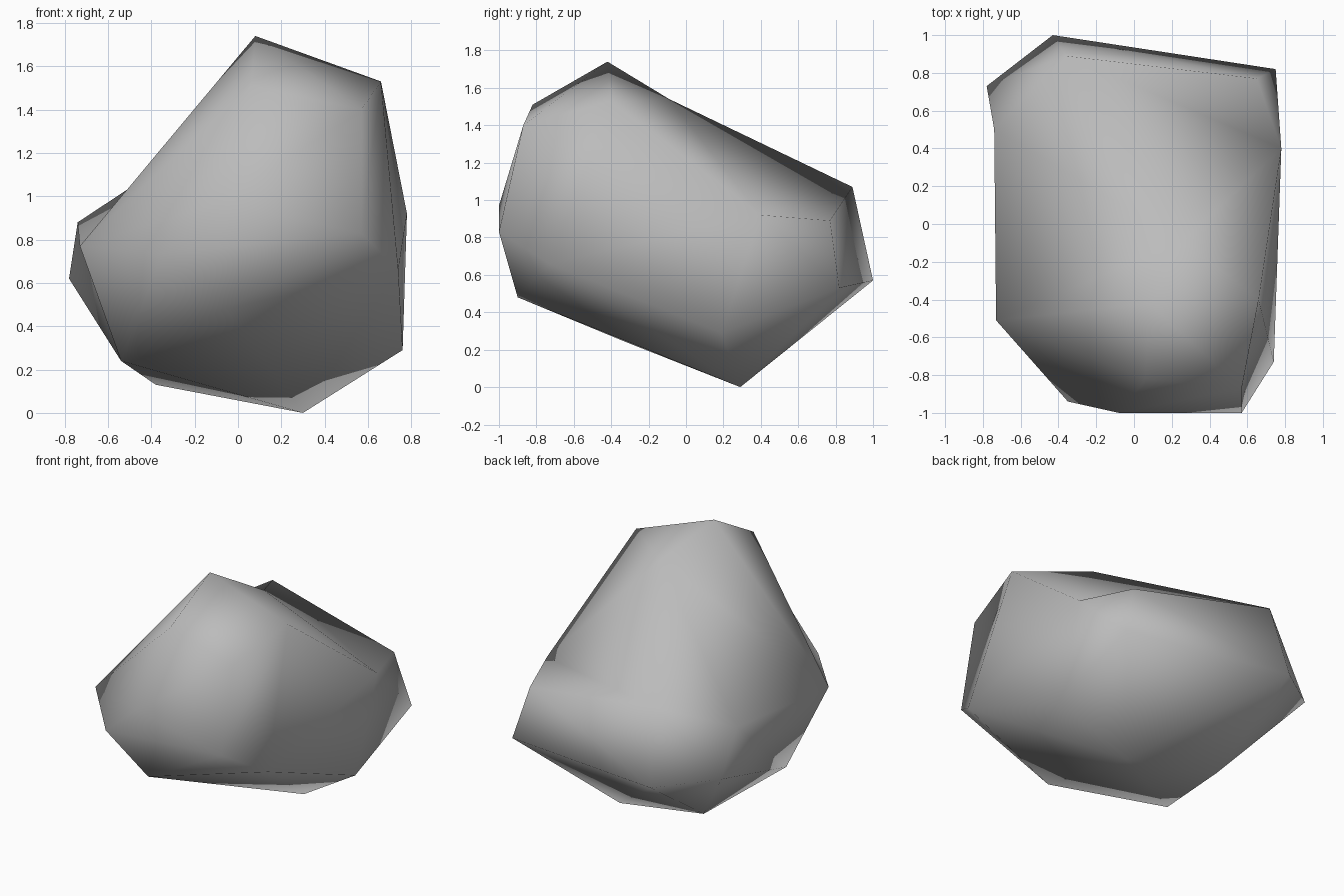
import bpy
import bmesh

default_cube = bpy.data.objects.get("Cube")
if default_cube:
    bpy.data.objects.remove(default_cube, do_unlink=True)

# Corners of the boulder, named by where they sit
corners = {
    "peak": (.08, -.42, 1.74),
    "shoulder": (.66, -.40, 1.53),
    "brow": (.06, -.82, 1.51),
    "brow_side": (.57, -.87, 1.40),
    "back_ridge": (.26, -.09, 1.54),
    "side_notch": (.78, .40, .92),
    "rear_top": (-.36, .89, 1.07),
    "rear_top_side": (.65, .77, .89),
    "rear_low_side": (.75, .82, .53),
    "rear_low": (-.43, 1.0, .57),
    "rear_corner": (-.78, .73, .62),
    "flank_back": (-.74, .50, .88),
    "flank_front": (-.73, -.51, .77),
    "nose_corner": (-.35, -.94, .735),
    "nose": (-.08, -1.0, .97),
    "nose_side": (.57, -1.0, .83),
    "chin": (-.055, -.90, .48),
    "chin_side": (.74, -.73, .66),
    "base_front": (-.54, -.32, .24),
    "base_back": (-.38, .35, .13),
    "base_side": (.76, .19, .29),
    "foot": (.30, .29, 0),
}

bm = bmesh.new()
verts = {name: bm.verts.new(co) for name, co in corners.items()}
bmesh.ops.convex_hull(bm, input=bm.verts[:])
bmesh.ops.triangulate(bm, faces=bm.faces[:])


def crease(a, b):
    """Join two corners across the edge between them, pressing in a valley."""
    ends = {verts[a], verts[b]}
    for edge in bm.edges:
        tips = {v for f in edge.link_faces for v in f.verts} - set(edge.verts)
        if tips == ends:
            bmesh.utils.edge_rotate(edge, True)
            return


# Valleys that break the rounded outline, in the order they are pressed in
valleys = [
    ("side_notch", "back_ridge"),
    ("side_notch", "rear_top"),
    ("back_ridge", "flank_back"),
    ("back_ridge", "flank_front"),
    ("flank_back", "base_front"),
    ("shoulder", "nose_side"),
    ("nose", "chin_side"),
    ("nose", "flank_front"),
]
for a, b in valleys:
    crease(a, b)
bmesh.ops.recalc_face_normals(bm, faces=bm.faces[:])

mesh = bpy.data.meshes.new("boulder")
bm.to_mesh(mesh)
bm.free()
mesh.shade_smooth()

# Plain grey stone
stone = bpy.data.materials.new("grey_stone")
stone.use_nodes = True
colour = (.5, .5, .5, 1)
stone.diffuse_color = colour
stone.node_tree.nodes["Principled BSDF"].inputs["Base Color"].default_value = colour
mesh.materials.append(stone)

boulder = bpy.data.objects.new("boulder", mesh)
bpy.context.collection.objects.link(boulder)
